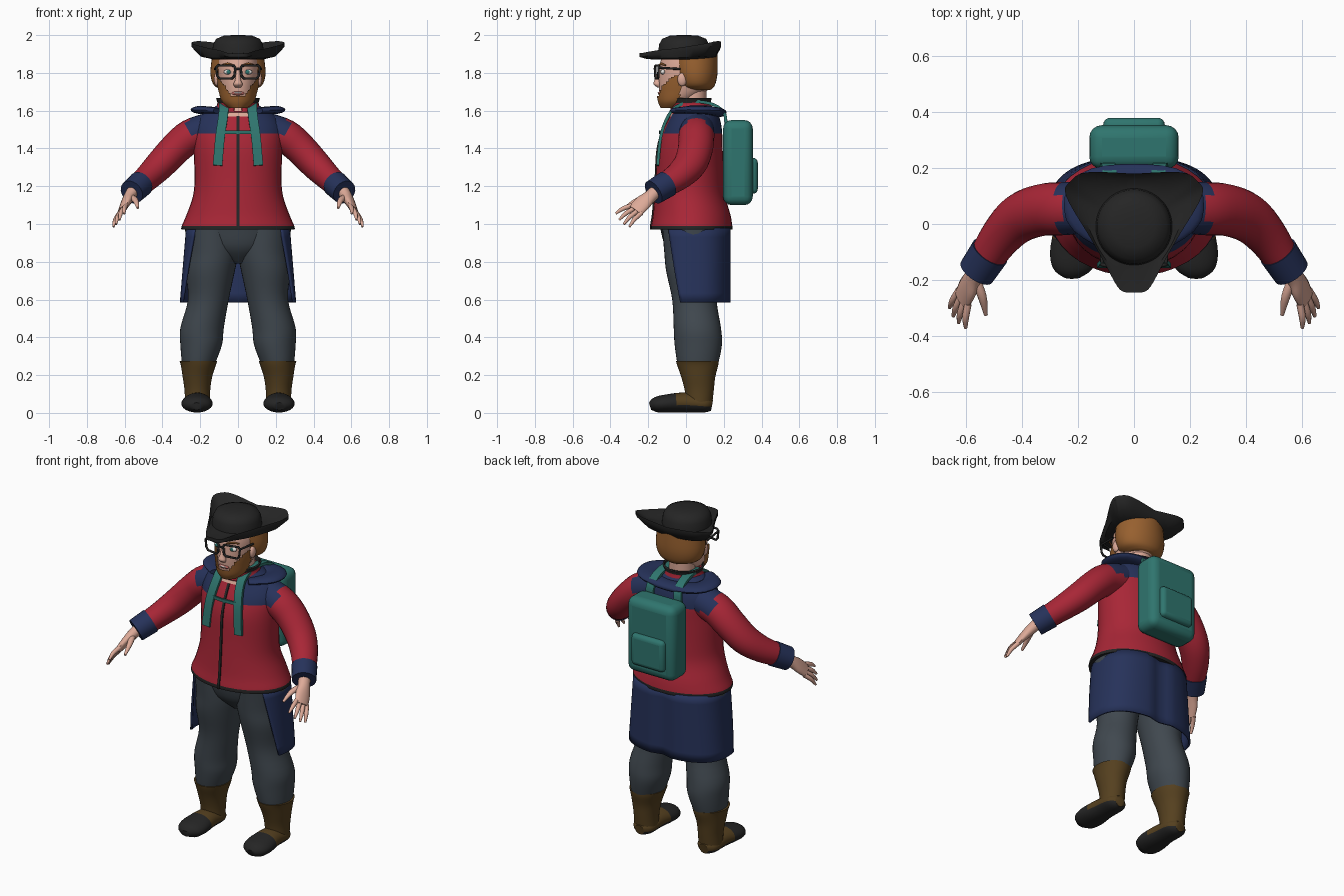
import bpy, bmesh
from math import sin, cos, pi, radians, exp
from mathutils import Vector

if "Cube" in bpy.data.objects:
    bpy.data.objects.remove(bpy.data.objects["Cube"])

X, Y, Z = Vector((1, 0, 0)), Vector((0, 1, 0)), Vector((0, 0, 1))


def material(name, code):
    """Flat material from a display colour code."""
    rgb = [int(code[i:i + 2], 16) / 255 for i in (0, 2, 4)]
    colour = [((c + .055) / 1.055) ** 2.4 for c in rgb] + [1]
    m = bpy.data.materials.new(name)
    m.use_nodes = True
    m.diffuse_color = colour
    bsdf = m.node_tree.nodes["Principled BSDF"]
    bsdf.inputs["Base Color"].default_value = colour
    bsdf.inputs["Roughness"].default_value = .8
    return m


red = material("jacket red", "A82636")
navy = material("navy cloth", "26325A")
black = material("soft black", "252525")
grey = material("trouser grey", "40484F")
teal = material("pack teal", "2F756E")
brown = material("boot brown", "55401F")
skin = material("skin", "DDAA98")
ginger = material("ginger hair", "97602F")
white = material("eye white", "E8E4E0")
pink = material("lip pink", "B9665F")


def finish(name, bm, mats, rule=None, keep=None, mirror=False, thick=0, bevel=0):
    """Turn a bmesh into a shaded object; rule picks a material, keep drops faces."""
    if keep:
        drop = [f for f in bm.faces if not keep(f.calc_center_median())]
        bmesh.ops.delete(bm, geom=drop, context='FACES')
    bmesh.ops.recalc_face_normals(bm, faces=bm.faces)
    if rule:
        for f in bm.faces:
            f.material_index = rule(f.calc_center_median())
    mesh = bpy.data.meshes.new(name)
    bm.to_mesh(mesh)
    bm.free()
    ob = bpy.data.objects.new(name, mesh)
    bpy.context.collection.objects.link(ob)
    for m in mats:
        mesh.materials.append(m)
    bpy.ops.object.select_all(action='DESELECT')
    ob.select_set(True)
    bpy.context.view_layer.objects.active = ob
    bpy.ops.object.shade_smooth_by_angle(angle=radians(45))
    if bevel:
        mod = ob.modifiers.new("Bevel", 'BEVEL')
        mod.width, mod.segments = bevel, 4
    if thick:
        ob.modifiers.new("Solidify", 'SOLIDIFY').thickness = thick
    if mirror:
        ob.modifiers.new("Mirror", 'MIRROR')
    return ob


def loft(name, rings, mats, caps=True, closed=True, **kw):
    bm = bmesh.new()
    loops = [[bm.verts.new(p) for p in r] for r in rings]
    n = len(loops[0])
    for a, b in zip(loops, loops[1:]):
        for i in range(n if closed else n - 1):
            j = (i + 1) % n
            bm.faces.new((a[i], a[j], b[j], b[i]))
    if caps:
        bm.faces.new(loops[0])
        bm.faces.new(loops[-1])
    return finish(name, bm, mats, **kw)


def smooth(rows, steps=4):
    """Catmull-Rom interpolation of rows of numbers."""
    rows = [Vector(r) for r in rows]
    out = []
    for i in range(len(rows) - 1):
        a, b, c, d = rows[max(i - 1, 0)], rows[i], rows[i + 1], rows[min(i + 2, len(rows) - 1)]
        for k in range(steps):
            t = k / steps
            out.append(b + (c - a) * t / 2 + (a * 2 - b * 5 + c * 4 - d) * t * t / 2
                       + (b * 3 - a - c * 3 + d) * t ** 3 / 2)
    return out + [rows[-1]]


def sweep(name, rows, mats, n=24, ref=X, flat=False, steps=4, **kw):
    """Loft ellipses (x, y, z, a, b) along a path; n=4 gives a ribbon, flat keeps rings level."""
    rows = smooth(rows, steps)
    pts = [Vector(r[:3]) for r in rows]
    turn, grow = (pi / 4, 2 ** .5) if n == 4 else (0, 1)
    rings = []
    for i, (p, r) in enumerate(zip(pts, rows)):
        t = Z if flat else (pts[min(i + 1, len(pts) - 1)] - pts[max(i - 1, 0)]).normalized()
        u = (ref - t * ref.dot(t)).normalized()
        v = t.cross(u)
        angles = [turn + 2 * pi * k / n for k in range(n)]
        rings.append([p + u * r[3] * grow * cos(a) + v * r[4] * grow * sin(a) for a in angles])
    return loft(name, rings, mats, **kw)


def body(name, rows, mats, **kw):
    return sweep(name, rows, mats, n=kw.pop("n", 36), flat=True, **kw)


def ball(name, loc, size, mat, mirror=False):
    bm = bmesh.new()
    bmesh.ops.create_uvsphere(bm, u_segments=16, v_segments=10, radius=1)
    for v in bm.verts:
        v.co = Vector(loc) + Vector(a * b for a, b in zip(v.co, size))
    return finish(name, bm, [mat], mirror=mirror)


def box(name, loc, size, mat, bevel):
    bm = bmesh.new()
    bmesh.ops.create_cube(bm, size=1)
    for v in bm.verts:
        v.co = Vector(loc) + Vector(a * b for a, b in zip(v.co, size))
    return finish(name, bm, [mat], bevel=bevel)


def wire(name, pts, radius, mat, cyclic=False):
    cu = bpy.data.curves.new(name, 'CURVE')
    cu.dimensions, cu.bevel_depth, cu.bevel_resolution = '3D', radius, 2
    s = cu.splines.new('POLY')
    s.points.add(len(pts) - 1)
    for q, p in zip(s.points, pts):
        q.co = (*p, 1)
    s.use_cyclic_u = cyclic
    cu.materials.append(mat)
    ob = bpy.data.objects.new(name, cu)
    bpy.context.collection.objects.link(ob)
    ob.modifiers.new("Mirror", 'MIRROR')


# Jacket: black hem, navy yoke, open throat
def jacket_rule(c):
    if c.z < .987:
        return 2
    if c.z > 1.575 and abs(c.x) < .06 and c.y < -.03:
        return 3
    return int(c.z > 1.47 and (abs(c.x) > .08 or c.y > .05))


coat = [(0, .03, .97, .30, .215), (0, .03, .99, .298, .215), (0, .03, 1.05, .272, .205),
        (0, .02, 1.15, .238, .187), (0, .02, 1.25, .23, .18), (0, .022, 1.4, .235, .172),
        (0, .035, 1.5, .235, .155), (0, .045, 1.57, .2, .13), (0, .04, 1.61, .14, .11),
        (0, .03, 1.64, .09, .09)]
body("jacket", coat, [red, navy, black, skin], rule=jacket_rule)
sweep("zip", [(0, y - b - .002, z, .007, .004) for x, y, z, a, b in coat[:-2]], [black], n=4)
body("collar", [(0, .03, 1.59, .12, .105), (0, .025, 1.63, .1, .1), (0, .022, 1.648, .1, .1),
                (0, .022, 1.668, .107, .104)], [red, black], caps=False, thick=.01,
     rule=lambda c: int(c.z > 1.645), keep=lambda c: c.y > 0 or abs(c.x) > (c.z - 1.58) * .6)
half_hood = [(.11, -.06, 1.6, .015, .03), (.19, .03, 1.605, .02, .055), (.16, .13, 1.6, .022, .06)]
sweep("hood", half_hood + [(0, .165, 1.59, .025, .05)]
      + [(-r[0], *r[1:]) for r in reversed(half_hood)], [navy], ref=Z, n=16)

# Sleeves, cuffs and hands
sweep("sleeve", [(.15, .06, 1.5, .09, .09), (.25, .055, 1.465, .095, .09), (.33, .05, 1.4, .093, .085),
                 (.41, .02, 1.315, .088, .08), (.48, -.05, 1.245, .075, .07), (.545, -.15, 1.185, .06, .06)],
      [red, navy], ref=Y, rule=lambda c: int(c.x < .27 and c.z > 1.47), mirror=True)
sweep("cuff", [(.515, -.1, 1.212, .072, .07), (.563, -.172, 1.168, .068, .066)], [navy], ref=Y, mirror=True)
spread = Vector((-.45, -.7, .55)).normalized()
sweep("palm", [(.545, -.14, 1.19, .036, .034), (.575, -.19, 1.145, .036, .03),
               (.595, -.23, 1.11, .046, .024), (.615, -.27, 1.07, .044, .017)],
      [skin], ref=spread, n=16, mirror=True)
knuckle, outer_tip, inner_tip = Vector((.61, -.262, 1.078)), Vector((.66, -.3, .985)), Vector((.602, -.372, 1.055))
for i, label in enumerate(("little", "ring", "middle", "index")):
    root = knuckle + spread * (i - 1.5) * .024
    tip = outer_tip.lerp(inner_tip, i / 3) + Vector((.006, -.006, -.01)) * (i in (1, 2))
    mid = root.lerp(tip, .55) + Vector((.004, -.002, .006))
    sweep(label + "_finger", [(*root, .013, .013), (*mid, .012, .012), (*tip, .006, .006)],
          [skin], n=10, mirror=True)
sweep("thumb", [(.57, -.19, 1.145, .018, .018), (.543, -.26, 1.125, .016, .014), (.53, -.325, 1.085, .007, .007)],
      [skin], n=10, mirror=True)

# Trousers and boots
body("trouser_leg", [(.14, .04, .97, .14, .165), (.135, .04, .85, .137, .155), (.147, .04, .75, .13, .145),
                     (.157, .045, .6, .108, .118), (.19, .06, .45, .115, .125), (.195, .065, .36, .11, .125),
                     (.21, .062, .25, .085, .105), (.21, .062, .2, .07, .08)], [grey], mirror=True)
body("trouser_seat", [(0, .04, .79, .03, .07), (0, .04, .87, .2, .145), (0, .04, .97, .27, .175)], [grey])
body("boot_shaft", [(.21, .06, .275, .1, .113), (.21, .062, .25, .092, .108), (.215, .065, .19, .078, .09),
                    (.215, .07, .12, .068, .077), (.215, .07, .04, .066, .068)], [brown], mirror=True)
sweep("boot_foot", [(.215, .138, .04, .03, .03), (.215, .1, .046, .064, .044), (.215, 0, .055, .07, .053),
                    (.217, -.1, .05, .083, .048), (.22, -.16, .043, .07, .04), (.22, -.19, .035, .03, .02)],
      [brown, black], rule=lambda c: int(c.y < -.05 or c.z < .035), mirror=True)

# Coat tail: open at the front, creased at the back
tail = []
for k in range(9):
    t = k / 8
    ring = []
    start = radians(-38 + 22 * t)
    for i in range(49):
        a = start + (pi - 2 * start) * i / 48
        crease = 1 - .1 * exp(-((a - pi / 2) / .1) ** 2)
        c, s = cos(a), sin(a)
        ring.append(((.275 + .033 * t) * (abs(c) ** .8) * (1 if c > 0 else -1),
                     .04 + .2 * abs(s) ** .8 * (1 if s > 0 else -1) * crease, .98 - .395 * t))
    tail.append(ring)
loft("coat_tail", tail, [navy], caps=False, closed=False, thick=.012)

# Backpack with straps
box("backpack", (0, .275, 1.325), (.32, .157, .45), teal, .045)
box("backpack_pocket", (0, .345, 1.255), (.22, .07, .19), teal, .025)
sweep("shoulder_strap", [(.1, .21, 1.5, .025, .008), (.09, .205, 1.58, .025, .008), (.085, .15, 1.63, .025, .008),
                         (.08, .05, 1.648, .025, .008), (.075, -.05, 1.622, .025, .008),
                         (.08, -.1, 1.56, .025, .008), (.095, -.134, 1.46, .025, .008),
                         (.108, -.15, 1.31, .025, .008)], [teal], n=4, mirror=True)
sweep("chest_strap", [(x, -.137 + abs(x) * .1, 1.485, .009, .005) for x in (-.09, 0, .09)], [teal], n=4, ref=Z)

# Head, hair and beard
body("neck", [(0, .035, 1.55, .075, .07), (0, .04, 1.75, .07, .07)], [skin])
face = [(0, -.07, 1.625, .04, .05), (0, -.045, 1.66, .075, .09), (0, -.008, 1.72, .095, .135),
        (0, .002, 1.78, .105, .145), (0, .006, 1.84, .108, .145), (0, .01, 1.9, .1, .135)]
body("head", face, [skin])
body("beard", [(0, y - .004, z - .01, a + .01, b + .01) for x, y, z, a, b in face[:5]], [ginger], n=60, steps=8,
     keep=lambda c: c.y < -.03 and c.z < min(1.675 + 1.4 * max(0, abs(c.x) - .03), 1.785))
body("hair", [(0, .06, 1.71, .08, .07), (0, .055, 1.735, .128, .098), (0, .05, 1.8, .146, .117),
              (0, .045, 1.9, .135, .122)], [ginger])
ball("ear", (.112, -.02, 1.765), (.015, .025, .035), skin, mirror=True)
body("nose", [(0, -.138, 1.81, .01, .01), (0, -.148, 1.765, .015, .018), (0, -.152, 1.74, .024, .02),
              (0, -.14, 1.722, .014, .01)], [skin], n=16)
ball("mouth", (0, -.136, 1.692), (.034, .012, .011), pink)
ball("teeth", (0, -.144, 1.694), (.022, .006, .005), white)
ball("eye", (.05, -.122, 1.805), (.026, .012, .014), white, mirror=True)
ball("iris", (.05, -.131, 1.805), (.011, .005, .011), teal, mirror=True)
sweep("eyebrow", [(.022, -.143, 1.838, .004, .004), (.055, -.132, 1.848, .006, .005),
                  (.085, -.108, 1.84, .004, .004)], [ginger], n=8, ref=Z, mirror=True)

# Glasses
corners = ((.014, 1.825), (.022, 1.838), (.105, 1.84), (.115, 1.83), (.11, 1.785), (.098, 1.77), (.032, 1.77), (.02, 1.782))
wire("glasses_rim", [(x, -.166 + x * .18, z) for x, z in corners], .0065, black, cyclic=True)
wire("glasses_bridge", [(0, -.166, 1.822), (.016, -.164, 1.818)], .006, black)
wire("glasses_temple", [(.114, -.146, 1.828), (.122, -.03, 1.82)], .006, black)

# Three-cornered hat: one loft from lining, round the brim, over the crown
edge = smooth([(0, -.245, 1.885), (.05, -.235, 1.885), (.1, -.15, 1.9), (.15, -.06, 1.91), (.243, .1, 1.935),
               (.225, .155, 1.947), (.165, .185, 1.945), (0, .18, 1.925)], 5)
edge += [Vector((-p.x, p.y, p.z)) for p in reversed(edge[1:-1])]
rings = []
for scale, mix, z, lift in ((.5, 0, 1.87, 0), (.95, 0, 1.87, 0), (1, .6, 1.872, .25), (1, 1, 1.88, 1),
                            (1, 1, 1.9, 1), (1, .6, 1.9, .3), (1, 0, 1.905, 0), (.97, 0, 1.95, 0),
                            (.85, 0, 1.98, 0), (.55, 0, 1.997, 0), (.2, 0, 2, 0)):
    ring = []
    for p in edge:
        out = Vector((p.x, p.y + .01, 0)).normalized() * .137 * scale - Y * .01
        spot = out.lerp(Vector((p.x, p.y, 0)), mix)
        ring.append((spot.x, spot.y, z + lift * (p.z - 1.88)))
    rings.append(ring)
loft("hat", rings, [black])
